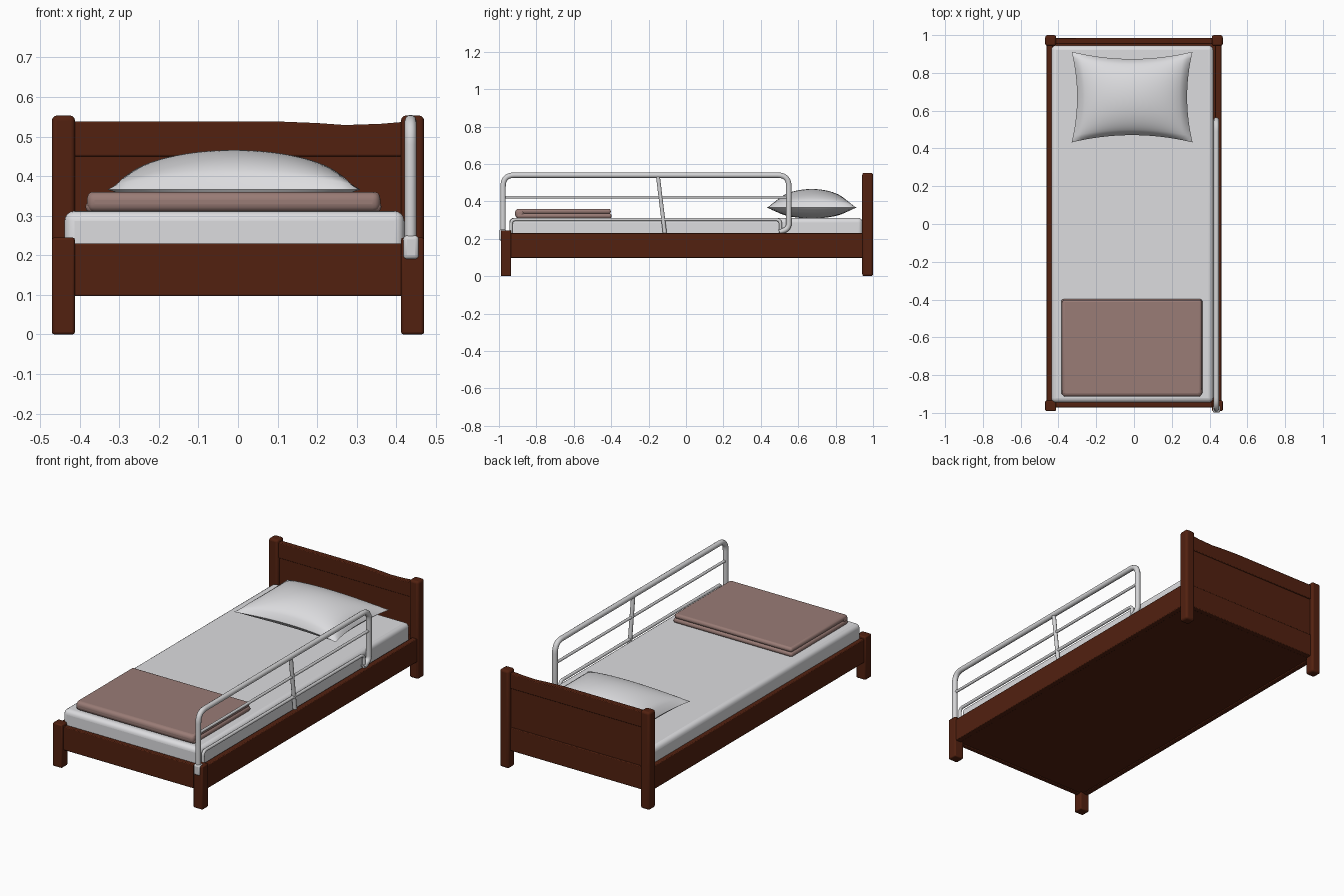
import bpy
import bmesh
import math
from mathutils import Vector

cube = bpy.data.objects.get("Cube")
if cube:
    bpy.data.objects.remove(cube, do_unlink=True)


def material(name, rgb):
    m = bpy.data.materials.new(name)
    m.use_nodes = True
    m.diffuse_color = (*rgb, 1)
    m.node_tree.nodes["Principled BSDF"].inputs["Base Color"].default_value = (*rgb, 1)
    return m


wood = material("dark brown wood", (0.085, 0.015, 0.005))
linen = material("white linen", (0.72, 0.72, 0.74))
metal = material("pale grey metal", (0.66, 0.66, 0.67))
wool = material("dusty rose wool", (0.32, 0.2, 0.18))


def smooth(ob):
    bpy.ops.object.select_all(action="DESELECT")
    ob.select_set(True)
    bpy.context.view_layer.objects.active = ob
    bpy.ops.object.shade_smooth_by_angle(angle=math.radians(40))


def finish(name, bm, mat, bevel=0, segments=2):
    bmesh.ops.recalc_face_normals(bm, faces=bm.faces)
    me = bpy.data.meshes.new(name)
    bm.to_mesh(me)
    bm.free()
    me.materials.append(mat)
    ob = bpy.data.objects.new(name, me)
    bpy.context.collection.objects.link(ob)
    if bevel:
        mod = ob.modifiers.new("soft edges", "BEVEL")
        mod.width = bevel
        mod.segments = segments
    smooth(ob)
    return ob


def box(name, x, y, z, mat, bevel=0.004, segments=2):
    """Box from (min, max) pairs."""
    bm = bmesh.new()
    bmesh.ops.create_cube(bm, size=1)
    for v in bm.verts:
        v.co = [(a + b) / 2 + c * (b - a) for (a, b), c in zip((x, y, z), v.co)]
    return finish(name, bm, mat, bevel, segments)


def rounded(points, radius, steps=8):
    """Path with its inner corners rounded."""
    pts = [Vector(p) for p in points]
    path = [pts[0]]
    for a, p, b in zip(pts, pts[1:], pts[2:]):
        r = min(radius, (a - p).length / 2, (b - p).length / 2)
        s, e = p + (a - p).normalized() * r, p + (b - p).normalized() * r
        for i in range(steps + 1):
            t = i / steps
            path.append(s * (1 - t) ** 2 + p * 2 * t * (1 - t) + e * t * t)
    return path + [pts[-1]]


def tube(name, yz, radius, corner=0.06, x=0.436):
    cu = bpy.data.curves.new(name, "CURVE")
    cu.dimensions = "3D"
    cu.bevel_depth = radius
    cu.bevel_resolution = 3
    cu.use_fill_caps = True
    path = rounded([(x, y, z) for y, z in yz], corner)
    sp = cu.splines.new("POLY")
    sp.points.add(len(path) - 1)
    for p, co in zip(sp.points, path):
        p.co = (*co, 1)
    cu.materials.append(metal)
    ob = bpy.data.objects.new(name, cu)
    bpy.context.collection.objects.link(ob)
    bpy.ops.object.select_all(action="DESELECT")
    ob.select_set(True)
    bpy.context.view_layer.objects.active = ob
    bpy.ops.object.convert(target="MESH")
    smooth(bpy.context.view_layer.objects.active)


# Posts and side boards, mirrored left and right
for side, s in (("left", 1), ("right", -1)):
    px = sorted((s * 0.412, s * 0.47))
    box(side + "_front_post", px, (-0.99, -0.935), (0, 0.245), wood, 0.006)
    box(side + "_head_post", px, (0.942, 1.0), (0, 0.553), wood, 0.012, 3)
    box(side + "_side_board", sorted((s * 0.43, s * 0.462)), (-0.95, 0.955), (0.098, 0.23), wood)

# Foot board and base
box("foot_board", (-0.42, 0.42), (-0.972, -0.945), (0.097, 0.23), wood)
box("base_panel", (-0.435, 0.435), (-0.95, 0.955), (0.102, 0.125), wood, 0)

# Headboard: recessed panel between a lower rail, stiles and a wavy top rail
box("headboard_panel", (-0.42, 0.42), (0.958, 0.978), (0.12, 0.46), wood, 0)
box("headboard_lower_rail", (-0.42, 0.42), (0.953, 0.984), (0.098, 0.23), wood)
bm = bmesh.new()
outline = [(-0.42, 0.45), (0.42, 0.45), (0.42, 0.537), (0.36, 0.532), (0.27, 0.529),
           (0.2, 0.534), (0.1, 0.538), (-0.42, 0.538)]
face = bm.faces.new([bm.verts.new((x, 0.953, z)) for x, z in outline])
ext = bmesh.ops.extrude_face_region(bm, geom=[face])["geom"]
bmesh.ops.translate(bm, vec=(0, 0.031, 0), verts=[g for g in ext if isinstance(g, bmesh.types.BMVert)])
finish("headboard_top_rail", bm, wood, 0.004)

# Mattress
box("mattress", (-0.438, 0.42), (-0.945, 0.945), (0.12, 0.312), linen, 0.025, 4)

# Pillow: a puffed grid with pinched corners, closed by its flatter underside
bm = bmesh.new()
for puff in (0.1, -0.057):
    grid = bmesh.ops.create_grid(bm, x_segments=28, y_segments=28, size=1)["verts"]
    for v in grid:
        u, w = v.co.x, v.co.y
        swell = max(0, (1 - u * u) * (1 - w * w)) ** 0.5
        v.co = (-0.01 + 0.32 * u * (1 - 0.09 * (1 - w * w)),
                0.672 + 0.24 * w * (1 - 0.16 * (1 - u * u)),
                0.366 + puff * swell)
bmesh.ops.remove_doubles(bm, verts=bm.verts, dist=0.0005)
finish("pillow", bm, linen)

# Folded blanket: two layers joined by a fold at the foot end
box("blanket_lower_layer", (-0.385, 0.362), (-0.905, -0.398), (0.309, 0.336), wool, 0.012, 3)
box("blanket_upper_layer", (-0.38, 0.358), (-0.905, -0.402), (0.333, 0.36), wool, 0.012, 3)
box("blanket_fold", (-0.382, 0.36), (-0.914, -0.86), (0.309, 0.36), wool, 0.02, 4)

# Safety rail along the left side
tube("guard_rail_frame", [(-0.978, 0.2), (-0.978, 0.54), (0.55, 0.54), (0.55, 0.255), (0.5, 0.235)], 0.015)
tube("guard_rail_middle_bar", [(-0.978, 0.422), (0.55, 0.422)], 0.008)
tube("guard_rail_lower_bar", [(-0.935, 0.225), (-0.935, 0.303), (0.505, 0.303), (0.505, 0.225)], 0.009, 0.025)
tube("guard_rail_brace", [(-0.15, 0.535), (-0.113, 0.228)], 0.011)
box("guard_rail_socket", (0.417, 0.457), (-0.998, -0.96), (0.19, 0.25), metal, 0.01, 3)
